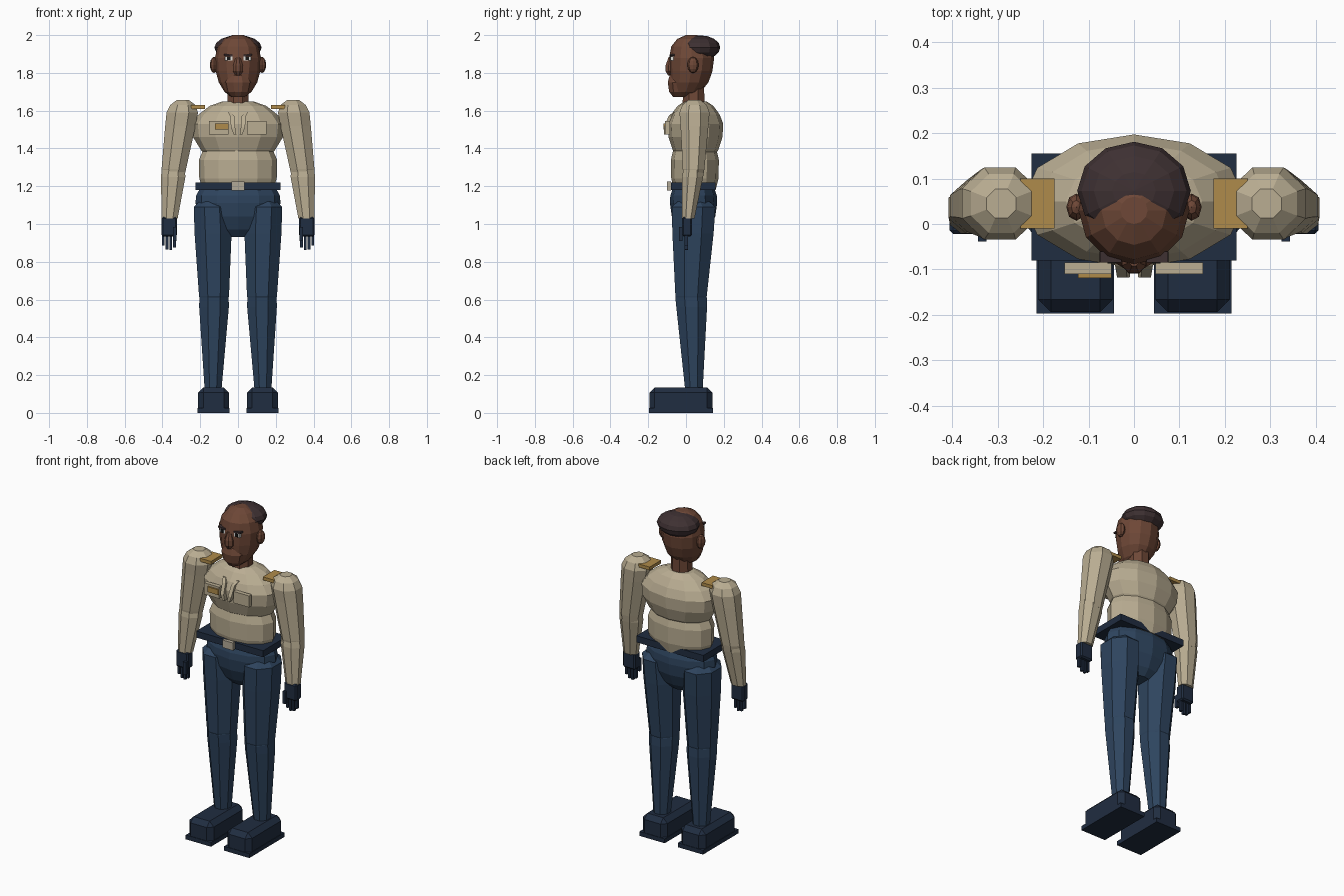
import bpy, bmesh, math
from mathutils import Matrix


def mat(name, rgb):
    m = bpy.data.materials.new(name)
    m.diffuse_color = (*rgb, 1)
    return m


SHIRT = mat("khaki shirt", (0.49, 0.42, 0.29))
PANTS = mat("blue trousers", (0.027, 0.058, 0.112))
NAVY = mat("dark navy", (0.0144, 0.026, 0.052))
SKIN = mat("brown skin", (0.156, 0.064, 0.038))
HAIR = mat("dark hair", (0.048, 0.03, 0.032))
GOLD = mat("gold trim", (0.43, 0.26, 0.07))
METAL = mat("buckle", (0.45, 0.40, 0.31))
WHITE = mat("eye white", (0.75, 0.75, 0.72))
BLACK = mat("pupil black", (0.008, 0.008, 0.008))


def finish(name, bm, material):
    bmesh.ops.recalc_face_normals(bm, faces=bm.faces)
    me = bpy.data.meshes.new(name)
    bm.to_mesh(me)
    bm.free()
    me.materials.append(material)
    ob = bpy.data.objects.new(name, me)
    bpy.context.collection.objects.link(ob)
    return ob


def loft(name, rings, material, n=8, phase=0.5, s=1):
    """Skin elliptical rings (cx, cy, z, rx, ry); s=-1 mirrors in x."""
    bm = bmesh.new()
    loops = []
    for cx, cy, z, rx, ry in rings:
        loops.append([bm.verts.new((s * (cx + rx * math.cos(2 * math.pi * (i + phase) / n)),
                                    cy + ry * math.sin(2 * math.pi * (i + phase) / n), z))
                      for i in range(n)])
    for a, b in zip(loops, loops[1:]):
        for i in range(n):
            j = (i + 1) % n
            bm.faces.new((a[i], a[j], b[j], b[i]))
    bm.faces.new(loops[0])
    bm.faces.new(loops[-1])
    return finish(name, bm, material)


def box(name, x, y, z, material, bevel=0, rot=0):
    """Box from (min, max) ranges, rot turns it about its own y axis."""
    bm = bmesh.new()
    bmesh.ops.create_cube(bm, size=1)
    r = (x, y, z)
    bmesh.ops.scale(bm, vec=[b - a for a, b in r], verts=bm.verts)
    bmesh.ops.rotate(bm, cent=(0, 0, 0), matrix=Matrix.Rotation(rot, 3, 'Y'), verts=bm.verts)
    bmesh.ops.translate(bm, vec=[(a + b) / 2 for a, b in r], verts=bm.verts)
    if bevel:
        bmesh.ops.bevel(bm, geom=bm.edges[:], offset=bevel, segments=1, affect='EDGES')
    return finish(name, bm, material)


def ball(name, c, r, material, u=10, v=7):
    bm = bmesh.new()
    bmesh.ops.create_uvsphere(bm, u_segments=u, v_segments=v, radius=1)
    bmesh.ops.scale(bm, vec=r, verts=bm.verts)
    bmesh.ops.translate(bm, vec=c, verts=bm.verts)
    return finish(name, bm, material)


def sx(s, a, b):
    return (a, b) if s > 0 else (-b, -a)


# Torso
loft("chest", [(0, 0.05, z, rx, ry) for z, rx, ry in (
    (1.36, 0.16, 0.10), (1.39, 0.195, 0.12), (1.46, 0.238, 0.143), (1.53, 0.246, 0.147),
    (1.58, 0.208, 0.128), (1.625, 0.15, 0.095), (1.648, 0.085, 0.06))], SHIRT, 12, 0)
loft("belly", [(0, 0.047, z, rx, ry) for z, rx, ry in (
    (1.18, 0.185, 0.11), (1.24, 0.205, 0.125), (1.34, 0.207, 0.127), (1.39, 0.185, 0.115))],
    SHIRT, 12, 0)
loft("pelvis", [(0, 0.04, z, rx, ry) for z, rx, ry in (
    (0.93, 0.07, 0.05), (0.97, 0.13, 0.085), (1.04, 0.195, 0.115), (1.11, 0.225, 0.125),
    (1.15, 0.222, 0.123), (1.19, 0.2, 0.11))], PANTS, 12, 0)
box("belt", (-0.225, 0.225), (-0.08, 0.155), (1.18, 1.22), NAVY)
box("belt_buckle", (-0.035, 0.035), (-0.1, -0.079), (1.178, 1.224), METAL)

# Shirt details
box("pocket_right", (-0.153, -0.05), (-0.11, -0.085), (1.475, 1.545), SHIRT)
box("pocket_left", (0.047, 0.152), (-0.11, -0.085), (1.475, 1.545), SHIRT)
box("name_plate", (-0.123, -0.05), (-0.119, -0.11), (1.5, 1.532), GOLD)

# Head
loft("neck", [(0, 0.04, 1.6, 0.063, 0.063), (0, 0.04, 1.76, 0.058, 0.06)], SKIN, 8)
loft("head", [(0, cy, z, rx, ry) for cy, z, rx, ry in (
    (-0.02, 1.672, 0.035, 0.045), (0, 1.70, 0.072, 0.078), (0.017, 1.75, 0.102, 0.102),
    (0.026, 1.81, 0.118, 0.114), (0.03, 1.88, 0.122, 0.119), (0.03, 1.94, 0.108, 0.108),
    (0.03, 1.98, 0.072, 0.076), (0.03, 2.0, 0.03, 0.03))], SKIN, 12, 0)
loft("muzzle", [(0, -0.03, z, rx, ry) for z, rx, ry in (
    (1.672, 0.035, 0.04), (1.70, 0.065, 0.062), (1.75, 0.078, 0.07),
    (1.785, 0.06, 0.06), (1.80, 0.03, 0.045))], SKIN, 10, 0)
ball("hair", (0, 0.073, 1.934), (0.125, 0.108, 0.065), HAIR, 12, 8)
loft("nose", [(0, -0.08, z, rx, ry) for z, rx, ry in (
    (1.785, 0.012, 0.015), (1.81, 0.03, 0.031), (1.84, 0.028, 0.03), (1.885, 0.012, 0.013))],
    SKIN, 8)

for s, side in ((1, "left"), (-1, "right")):
    # Face features
    ball(f"{side}_ear", (s * 0.127, 0.037, 1.842), (0.022, 0.03, 0.043), SKIN, 8, 6)
    box(f"{side}_eye", sx(s, 0.03, 0.068), (-0.083, -0.06), (1.866, 1.888), WHITE)
    box(f"{side}_pupil", sx(s, 0.04, 0.058), (-0.087, -0.083), (1.868, 1.887), BLACK)
    box(f"{side}_brow", sx(s, 0.028, 0.075), (-0.085, -0.06), (1.889, 1.899), HAIR, 0, -s * 0.1)

    # Collar flap and shoulder strap
    loft(f"{side}_collar", [(0.016, -0.1, 1.475, 0.01, 0.024), (0.026, -0.1, 1.51, 0.016, 0.025),
                            (0.03, -0.075, 1.57, 0.016, 0.025), (0.045, -0.055, 1.592, 0.012, 0.02)],
         SHIRT, 4, 0.5, s)
    box(f"{side}_epaulette", sx(s, 0.175, 0.25), (-0.01, 0.1), (1.61, 1.63), GOLD)

    # Arm
    loft(f"{side}_upper_arm", [
        (0.34, 0.04, 1.25, 0.06, 0.055), (0.34, 0.04, 1.29, 0.07, 0.062),
        (0.305, 0.045, 1.52, 0.087, 0.08), (0.295, 0.045, 1.59, 0.09, 0.086),
        (0.292, 0.045, 1.63, 0.072, 0.07), (0.292, 0.045, 1.656, 0.035, 0.035)], SHIRT, 8, 0.5, s)
    loft(f"{side}_forearm", [
        (0.362, 0.012, 1.03, 0.046, 0.036), (0.343, 0.035, 1.25, 0.07, 0.06),
        (0.343, 0.038, 1.29, 0.066, 0.056), (0.34, 0.04, 1.32, 0.045, 0.04)], SHIRT, 8, 0.5, s)

    # Hand, fingers and thumb
    box(f"{side}_hand", sx(s, 0.322, 0.406), (-0.022, 0.032), (0.935, 1.036), NAVY, 0.008)
    for k, tip in enumerate((0.875, 0.862, 0.866, 0.885)):
        x = 0.336 + k * 0.02
        box(f"{side}_finger_{k + 1}", sx(s, x - 0.007, x + 0.007), (-0.007, 0.01),
            (tip, 0.945), NAVY)
    box(f"{side}_thumb", sx(s, 0.325, 0.343), (-0.038, -0.018), (0.91, 0.985), NAVY)

    # Leg
    loft(f"{side}_thigh", [
        (0.127, 0.027, 0.58, 0.078, 0.082), (0.127, 0.027, 0.62, 0.086, 0.09),
        (0.132, 0.037, 0.95, 0.106, 0.118), (0.138, 0.04, 1.09, 0.104, 0.125),
        (0.135, 0.04, 1.12, 0.075, 0.09)], PANTS, 8, 0.5, s)
    loft(f"{side}_shin", [
        (0.132, 0.042, 0.12, 0.048, 0.05), (0.127, 0.03, 0.56, 0.085, 0.088),
        (0.127, 0.027, 0.61, 0.084, 0.09), (0.127, 0.027, 0.64, 0.07, 0.075)], PANTS, 8, 0.5, s)

    # Shoe with chamfered upper
    box(f"{side}_sole", sx(s, 0.044, 0.214), (-0.197, 0.142), (0, 0.026), NAVY)
    upper = bmesh.new()
    bmesh.ops.create_cube(upper, size=1)
    bmesh.ops.scale(upper, vec=(0.164, 0.333, 0.11), verts=upper.verts)
    bmesh.ops.translate(upper, vec=(s * 0.129, -0.0275, 0.08), verts=upper.verts)
    rim = [e for e in upper.edges if all(v.co.z > 0.1 for v in e.verts)
           or abs(e.verts[0].co.z - e.verts[1].co.z) > 0.05]
    bmesh.ops.bevel(upper, geom=rim, offset=0.028, segments=1, affect='EDGES')
    finish(f"{side}_shoe", upper, NAVY)
